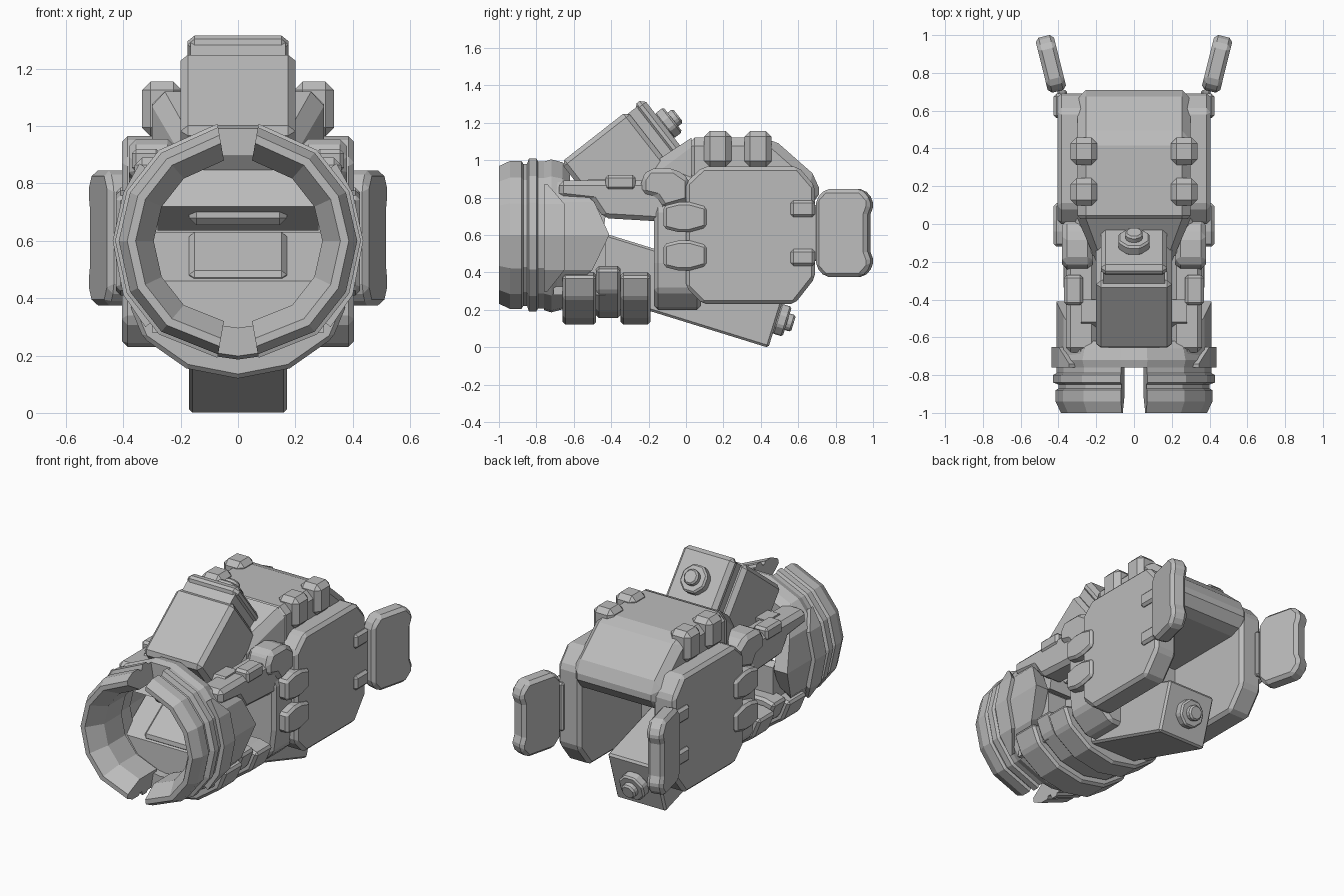
import bpy, bmesh, math
from mathutils import Matrix, Vector

cube = bpy.data.objects.get("Cube")
if cube:
    bpy.data.objects.remove(cube, do_unlink=True)

grey = bpy.data.materials.new("metal grey")
grey.use_nodes = True
tone = (0.5, 0.5, 0.5, 1)
grey.diffuse_color = tone
grey.node_tree.nodes["Principled BSDF"].inputs["Base Color"].default_value = tone


def finish(name, bm, bevel=0, mirror=False):
    bmesh.ops.recalc_face_normals(bm, faces=bm.faces)
    mesh = bpy.data.meshes.new(name)
    bm.to_mesh(mesh)
    bm.free()
    mesh.materials.append(grey)
    ob = bpy.data.objects.new(name, mesh)
    bpy.context.collection.objects.link(ob)
    if bevel:
        mod = ob.modifiers.new("chamfer", 'BEVEL')
        mod.width, mod.segments, mod.limit_method = bevel, 1, 'ANGLE'
    if mirror:
        ob.modifiers.new("mirror", 'MIRROR')


def loft(bm, rings):
    """Skin equal-length closed rings, capping the ends."""
    loops = [[bm.verts.new(p) for p in ring] for ring in rings]
    n = len(loops[0])
    for a, b in zip(loops, loops[1:]):
        for i in range(n):
            j = (i + 1) % n
            bm.faces.new((a[i], a[j], b[j], b[i]))
    bm.faces.new(loops[0])
    bm.faces.new(loops[-1])


def side_prism(name, pts, x0, x1, bevel=0, mirror=True, matrix=Matrix()):
    """Outline in y,z pulled along x."""
    bm = bmesh.new()
    loft(bm, [[(x, y, z) for y, z in pts] for x in (x0, x1)])
    bm.transform(matrix)
    finish(name, bm, bevel, mirror)


def front_loft(name, stations, bevel=0):
    """Half outlines in x,z, reflected and joined along y."""
    bm = bmesh.new()
    loft(bm, [[(x, y, z) for x, z in half + [(-x, z) for x, z in reversed(half) if x > 0]]
              for y, half in stations])
    finish(name, bm, bevel)


def box(name, centre, size, tilt=0, bevel=0, mirror=False):
    bm = bmesh.new()
    bmesh.ops.create_cube(bm, size=1)
    bm.transform(Matrix.Translation(centre) @ Matrix.Rotation(tilt, 4, 'X')
                 @ Matrix.Diagonal((*size, 1)))
    finish(name, bm, bevel, mirror)


def peg(name, centre, radius, depth, tilt):
    """Short octagonal cylinder lying along the tilted y axis."""
    bm = bmesh.new()
    bmesh.ops.create_cone(bm, cap_ends=True, segments=8, radius1=radius,
                          radius2=radius, depth=depth)
    bm.transform(Matrix.Translation(centre) @ Matrix.Rotation(tilt + math.pi / 2, 4, 'X')
                 @ Matrix.Rotation(math.pi / 8, 4, 'Z'))
    finish(name, bm, 0.01)


def around(x, z, section):
    """Place a (y, scale) section at one point of the intake outline."""
    return [(x * s, y, .6 + (z - .6) * s) for y, s in section]


def half_ring(name, section, arc):
    bm = bmesh.new()
    loft(bm, [around(x, z, section) for x, z in arc])
    finish(name, bm, 0, True)


def curved_plate(name, arc, front, outer, inner):
    """Plate following the intake outline, with its own rear edge at each point."""
    bm = bmesh.new()
    loft(bm, [around(x, z, [(front, outer), (rear, outer), (rear, inner), (front, inner)])
              for x, z, rear in arc])
    finish(name, bm, 0, True)


# Intake ring and the collar behind it
ARC = [(.07, 1.0), (.27, .91), (.38, .77), (.42, .6), (.38, .42), (.27, .28), (.07, .2)]
half_ring("intake_ring", [(-1, .92), (-.94, .99), (-.88, .99), (-.87, .95), (-.85, .95),
                          (-.84, 1.02), (-.8, 1.02), (-.79, .98), (-.73, .98),
                          (-.73, .7), (-.9, .7), (-1, .85)], ARC)
half_ring("rear_collar", [(-.76, .98), (-.72, 1.01), (-.66, .97), (-.62, .88),
                          (-.62, .74), (-.76, .74)], [(0, 1.0)] + ARC + [(0, .19)])

# Cheeks and raised fins wrapped round the collar
curved_plate("cheek", [(.29, .89, -.62), (.38, .78, -.49), (.42, .6, -.41),
                       (.38, .41, -.5), (.29, .3, -.62)], -.74, .98, .76)
curved_plate("cheek_fin", [(.33, .86, -.74), (.385, .76, -.65), (.42, .6, -.65),
                           (.385, .42, -.65), (.31, .31, -.74)], -.76, 1.04, .95)

# Inner blocks seen through the intake
side_prism("upper_inner_block", [(-.66, .72), (-.52, .9), (-.4, .9), (-.44, .635)],
           -.28, .28, 0, False)
side_prism("lower_inner_block", [(-.71, .28), (-.7, .46), (-.46, .63), (-.43, .6),
                                 (-.43, .28)], -.3, .3, 0, False)
box("inner_plate", (0, -.58, .547), (.34, .27, .04), math.radians(35), .018)
box("inner_bar", (0, -.55, .69), (.34, .12, .07), 0, .025)

# Keel bands under the neck
KEEL = [(0, .12), (.18, .155), (.33, .26), (.38, .38), (.3, .4)]
for label, y0, y1, lift in (("front", -.66, -.48, 0), ("middle", -.48, -.35, .035),
                            ("rear", -.35, -.19, 0)):
    half = [(x * (1 - lift), z + lift) for x, z in KEEL]
    front_loft(label + "_keel_band", [(y0, half), (y1, half)], .015)


# Upper and lower tilted housings with end bolts
def housing(label, centre, half_width, length, height, tilt, bevel, cap):
    along = Vector((0, math.cos(tilt), math.sin(tilt)))
    mid = Vector(centre)
    end = mid + along * length / 2
    box(label + "_housing", mid - along * cap / 2,
        (half_width * 2, length - cap, height), tilt, bevel)
    if cap:
        box(label + "_housing_neck", end - along * cap * .8,
            (half_width * 1.65, cap * .7, height * .92), tilt)
        box(label + "_housing_cap", end - along * cap * .32,
            (half_width * 1.76, cap * .64, height), tilt, .025)
    peg(label + "_bolt_base", end + along * .025, .09, .06, tilt)
    peg(label + "_bolt_head", end + along * .065, .05, .05, tilt)


housing("upper", (0, -.334, 1.011), .2, .56, .375, math.radians(38), .025, .11)
housing("lower", (0, -.008, .306), .17, 1.04, .325, math.radians(-17.2), .012, 0)

# Neck beams, knuckles and beam blocks
side_prism("neck_beam", [(-.68, .89), (-.1, .89), (-.1, .67), (-.44, .69), (-.5, .78),
                         (-.68, .8)], .2, .36, .025)
box("beam_block", (.32, -.35, .88), (.1, .16, .08), 0, .015, True)
side_prism("knuckle", [(-.24, .9), (-.2, .955), (-.06, .955), (.02, .9), (.02, .78),
                       (-.12, .74), (-.16, .8), (-.24, .82)], .22, .38, .025)

# Bulkhead, and the hood with its tapered nose
WALL = [(.24, .2), (.35, .3), (.37, .45), (.37, .72), (.3, .92), (.18, .95)]
front_loft("bulkhead", [(-.17, WALL), (.08, WALL)], .02)
side_prism("hood", [(0, 1.12), (.46, 1.12), (.71, .9), (.71, .77), (.6, .73), (0, .73)],
           -.3, .3, .045, False)
front_loft("hood_nose", [(-.2, [(.2, .73), (.2, .9), (.17, .97)]),
                         (.03, [(.3, .73), (.3, 1.07), (.255, 1.12)])])

# Side armour
side_prism("side_armour", [(.0, .32), (.09, .23), (.58, .23), (.69, .37), (.69, .86),
                           (.6, .965), (.09, .965), (.0, .88)], .25, .405, .02)

# Clips along the hood, at the armour front and at the hinges
for i, y in enumerate((.17, .385)):
    box(f"hood_clip_{i}", (.265, y, 1.06), (.14, .145, .19), 0, .03, True)
for i, z in enumerate((.695, .49)):
    side_prism(f"armour_clip_{i}", [(-.12, z - .06), (-.04, z - .08), (.02, z - .08),
                                    (.11, z - .055), (.11, z + .055), (.02, z + .08),
                                    (-.04, z + .08), (-.12, z + .06)], .34, .425, .015)
for i, z in enumerate((.74, .48)):
    box(f"flap_hinge_{i}", (.385, .625, z), (.08, .13, .09), 0, .015, True)
box("hinge_pin", (.38, .67, .61), (.05, .08, .3), 0, .01, True)

# Splayed rear flaps
swing = Matrix.Translation((.44, .848, .61)) @ Matrix.Rotation(math.radians(-14), 4, 'Z')
side_prism("rear_flap", [(-.15, -.18), (-.1, -.235), (.1, -.235), (.15, -.18), (.15, -.14),
                         (.135, -.1), (.135, .1), (.15, .14), (.15, .18), (.1, .235),
                         (-.1, .235), (-.15, .18)], -.05, .05, .02, True, swing)
